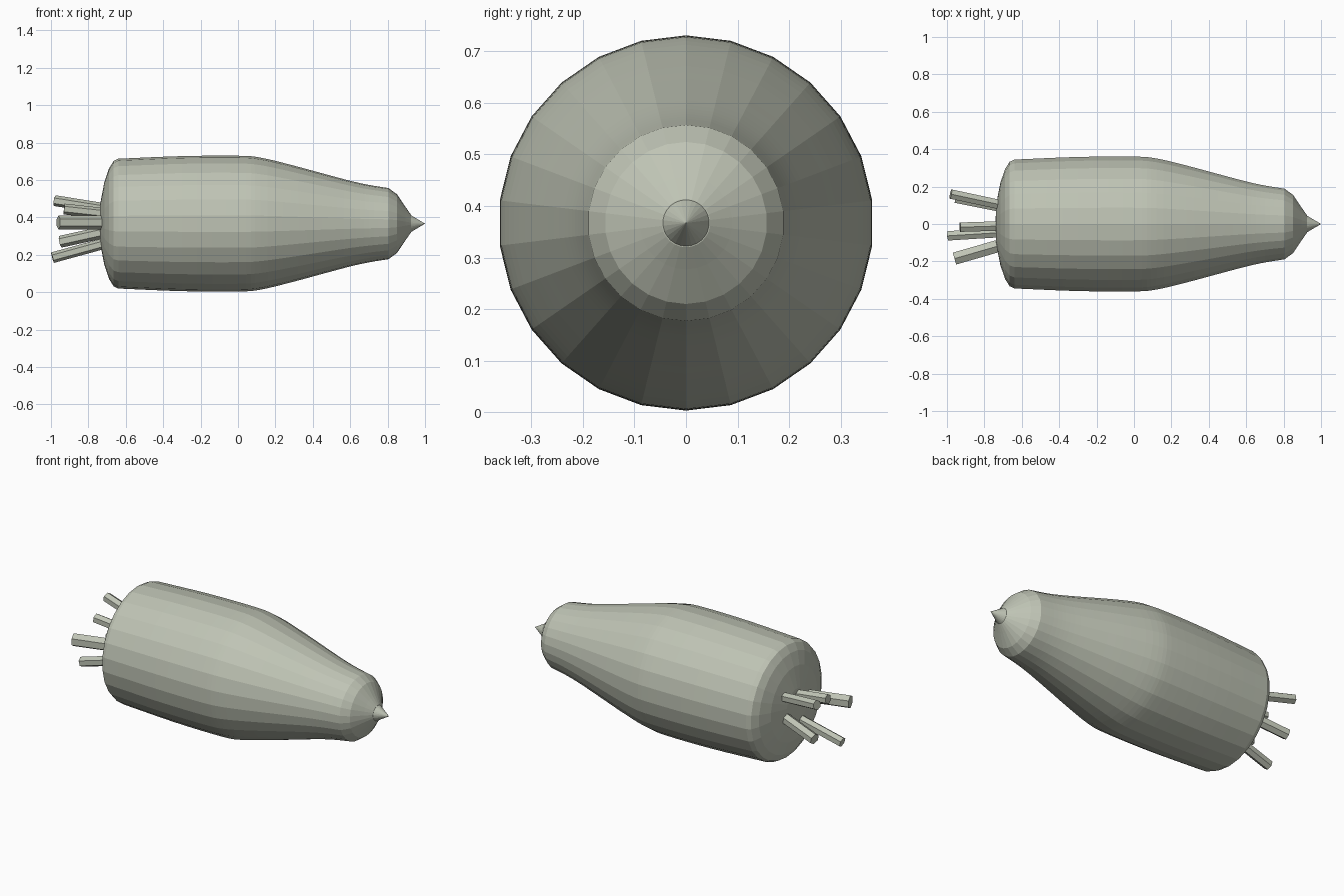
import bpy
import bmesh
import math
from mathutils import Vector

cube = bpy.data.objects.get("Cube")
if cube:
    bpy.data.objects.remove(cube, do_unlink=True)

AXIS_Z = 0.367
SIDES = 26

metal = bpy.data.materials.new("grey_green_metal")
metal.use_nodes = True
colour = (0.52, 0.55, 0.46, 1)
metal.diffuse_color = colour
metal.node_tree.nodes["Principled BSDF"].inputs["Base Color"].default_value = colour


def finish(name, bm):
    bmesh.ops.recalc_face_normals(bm, faces=bm.faces)
    mesh = bpy.data.meshes.new(name)
    bm.to_mesh(mesh)
    bm.free()
    mesh.materials.append(metal)
    obj = bpy.data.objects.new(name, mesh)
    bpy.context.collection.objects.link(obj)
    return obj


def smooth_profile(points, steps):
    """Catmull-Rom curve through (x, radius) points."""
    pts = [Vector(p) for p in points]
    pts = [pts[0] * 2 - pts[1]] + pts + [pts[-1] * 2 - pts[-2]]
    out = []
    for a, b, c, d in zip(pts, pts[1:], pts[2:], pts[3:]):
        for i in range(steps):
            t = i / steps
            out.append(b + (c - a) * t / 2 + (a * 2 - b * 5 + c * 4 - d) * t**2 / 2
                       + (b * 3 - a - c * 3 + d) * t**3 / 2)
    return out + [pts[-2]]


def revolve(name, profile):
    """Turn an (x, radius) profile about the long axis."""
    bm = bmesh.new()
    verts = [bm.verts.new((x, 0, AXIS_Z + r)) for x, r in profile]
    edges = [bm.edges.new(pair) for pair in zip(verts, verts[1:])]
    bmesh.ops.spin(bm, geom=verts + edges, cent=(0, 0, AXIS_Z), axis=(1, 0, 0),
                   angle=math.tau, steps=SIDES, use_merge=True)
    bmesh.ops.remove_doubles(bm, verts=bm.verts, dist=1e-5)
    return finish(name, bm)


def tube(name, start, end, radius):
    """Closed six-sided pipe between two points."""
    start, end = Vector(start), Vector(end)
    way = end - start
    bm = bmesh.new()
    bmesh.ops.create_cone(bm, cap_ends=True, segments=6, radius1=radius,
                          radius2=radius, depth=way.length)
    bm.transform(way.to_track_quat('Z', 'Y').to_matrix().to_4x4())
    bmesh.ops.translate(bm, verts=bm.verts, vec=(start + end) / 2)
    return finish(name, bm)


# Hull: rounded tail, full middle, tapering shoulder and blunt nose
tail = [(-0.74, 0), (-0.738, 0.1), (-0.715, 0.22), (-0.69, 0.295), (-0.665, 0.335)]
flank = smooth_profile([(-0.64, 0.347), (-0.3, 0.361), (0, 0.363), (0.12, 0.353),
                        (0.28, 0.315), (0.45, 0.269), (0.6, 0.229), (0.7, 0.207),
                        (0.805, 0.19)], 4)
nose = [(0.85, 0.157), (0.895, 0.09), (0.925, 0.047)]
revolve("hull", tail + [tuple(p) for p in flank] + nose + [(0.93, 0)])

# Pointed tip
revolve("nose_tip", [(0.92, 0), (0.925, 0.045), (1, 0)])

# Splayed pipes at the tail
pipes = {
    "upper_pipe": ((-0.70, 0.10, 0.445), (-0.98, 0.16, 0.49), 0.029),
    "centre_pipe": ((-0.70, -0.01, 0.42), (-0.93, -0.017, 0.445), 0.029),
    "side_pipe": ((-0.70, -0.11, 0.373), (-0.96, -0.185, 0.373), 0.038),
    "lower_pipe": ((-0.70, 0.09, 0.325), (-0.95, 0.14, 0.27), 0.032),
    "bottom_pipe": ((-0.70, -0.045, 0.265), (-0.992, -0.063, 0.185), 0.029),
}
for name, (start, end, radius) in pipes.items():
    tube(name, start, end, radius)
